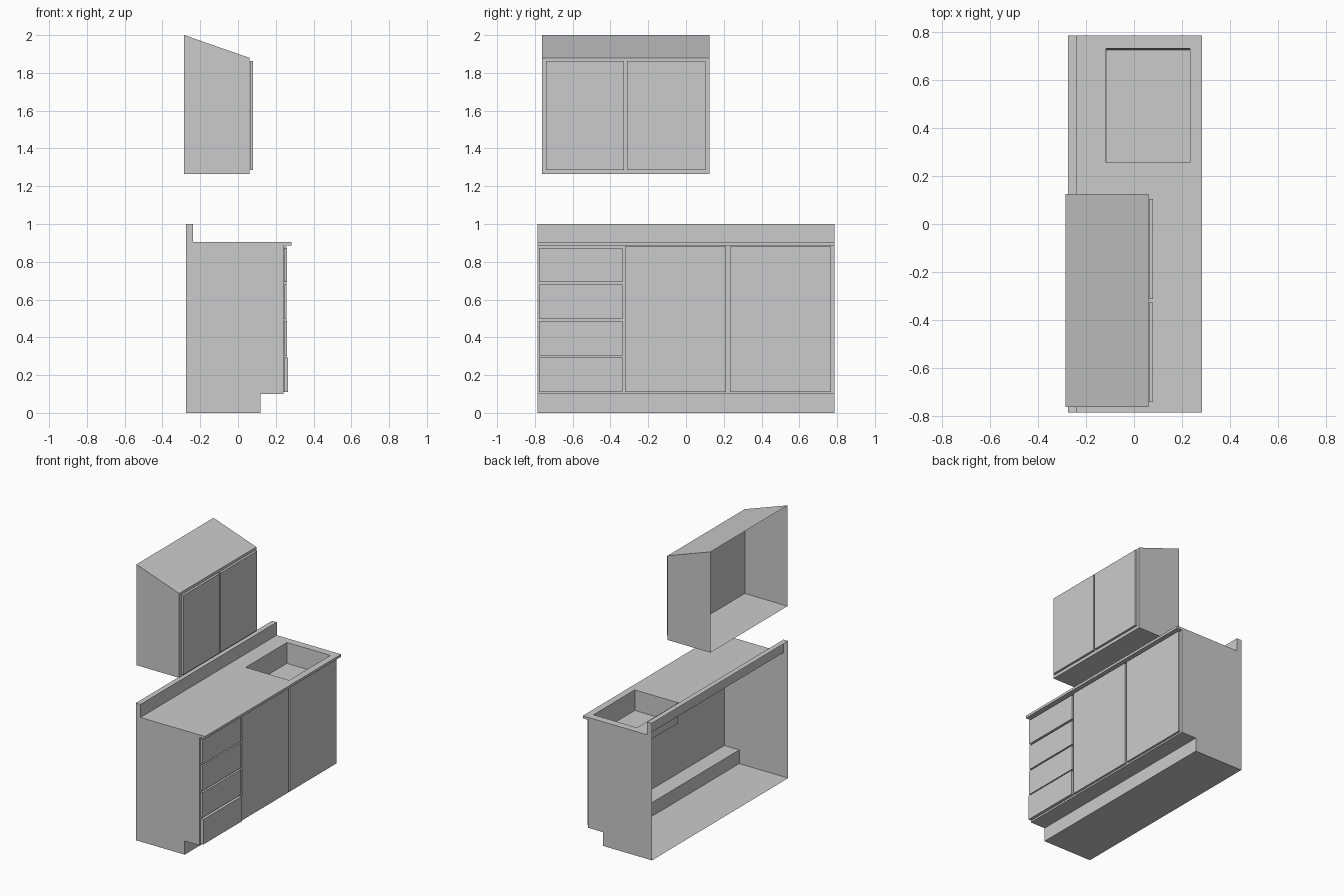
import bpy, bmesh

if "Cube" in bpy.data.objects:
    bpy.data.objects.remove(bpy.data.objects["Cube"])


def finish(bm, name):
    mesh = bpy.data.meshes.new(name)
    bm.to_mesh(mesh)
    bm.free()
    obj = bpy.data.objects.new(name, mesh)
    bpy.context.collection.objects.link(obj)
    return obj


def shell(name, profile, y0, y1, open_edges):
    """Extrude an x-z profile along y, leaving the listed profile edges open."""
    bm = bmesh.new()
    a = [bm.verts.new((x, y0, z)) for x, z in profile]
    b = [bm.verts.new((x, y1, z)) for x, z in profile]
    n = len(profile)
    bm.faces.new(a)
    bm.faces.new(b)
    sides = [bm.faces.new((a[i], a[(i + 1) % n], b[(i + 1) % n], b[i])) for i in range(n)]
    bmesh.ops.recalc_face_normals(bm, faces=bm.faces)
    bmesh.ops.delete(bm, geom=[sides[i] for i in open_edges], context='FACES_ONLY')
    return finish(bm, name)


def panel(name, x0, x1, y0, y1, z0, z1):
    return shell(name, [(x0, z0), (x1, z0), (x1, z1), (x0, z1)], y0, y1, [])


# base cabinet with toe kick, overhang and backsplash; back open, worktop added below
BACK, TOP, HALF = -0.275, 0.905, 0.785
shell("base_cabinet",
      [(BACK, 0), (0.12, 0), (0.12, 0.10), (0.24, 0.10), (0.24, 0.887),
       (0.283, 0.887), (0.283, TOP), (-0.237, TOP), (-0.237, 1.0), (BACK, 1.0)],
      -HALF, HALF, [6, 9])

# worktop surface running down into the sink basin
bm = bmesh.new()
rings = []
for x0, x1, y0, y1, z in ((-0.237, 0.283, -HALF, HALF, TOP),
                          (-0.117, 0.234, 0.256, 0.731, TOP),
                          (-0.114, 0.234, 0.256, 0.726, 0.755)):
    rings.append([bm.verts.new((x, y, z))
                  for x, y in ((x0, y0), (x1, y0), (x1, y1), (x0, y1))])
for outer, inner in zip(rings, rings[1:]):
    for i in range(4):
        j = (i + 1) % 4
        bm.faces.new((outer[i], outer[j], inner[j], inner[i]))
bm.faces.new(rings[-1])
finish(bm, "worktop_and_sink")

# stack of four drawer fronts
for i, front in enumerate((0.265, 0.259, 0.257, 0.26)):
    z = 0.11 + i * 0.194
    panel(f"drawer_front_{i + 1}", 0.243, front, -0.778, -0.335, z, z + 0.182)

# base cabinet doors
for i, (y0, y1) in enumerate(((-0.322, 0.212), (0.232, 0.768))):
    panel(f"base_door_{i + 1}", 0.242, 0.258, y0, y1, 0.11, 0.88)

# sloped-top wall cabinet, open at the back
shell("wall_cabinet", [(-0.285, 1.265), (0.06, 1.265), (0.06, 1.88), (-0.285, 2.0)],
      -0.763, 0.125, [3])

# wall cabinet doors
for i, (y0, y1) in enumerate(((-0.742, -0.327), (-0.313, 0.104))):
    panel(f"wall_door_{i + 1}", 0.063, 0.08, y0, y1, 1.285, 1.863)
